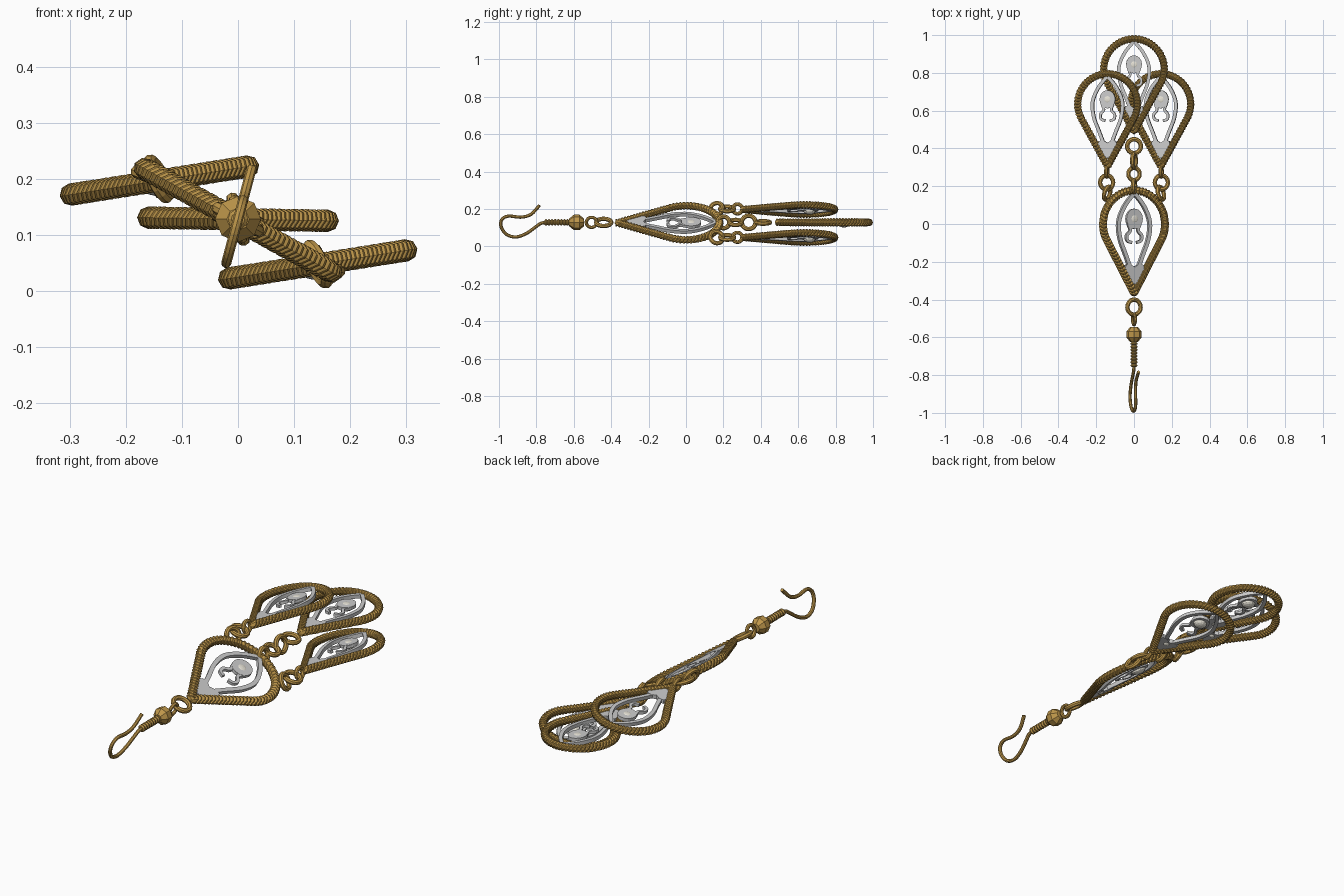
import bpy, bmesh, math
from mathutils import Matrix, Vector, Euler

if "Cube" in bpy.data.objects:
    bpy.data.objects.remove(bpy.data.objects["Cube"])

R = math.radians


def material(name, col):
    m = bpy.data.materials.new(name)
    m.diffuse_color = (*col, 1)
    m.use_nodes = True
    m.node_tree.nodes["Principled BSDF"].inputs["Base Color"].default_value = m.diffuse_color
    return m


GOLD = material("gold", (0.52, 0.31, 0.07))
GEM = material("pale_stone", (0.8, 0.77, 0.68))


def place(loc, rot=(0, 0, 0), scale=(1, 1, 1)):
    return Matrix.LocRotScale(Vector(loc), Euler([R(a) for a in rot]), Vector(scale))


def finish(name, bm, mat, M):
    bmesh.ops.recalc_face_normals(bm, faces=bm.faces)
    me = bpy.data.meshes.new(name)
    bm.to_mesh(me)
    bm.free()
    me.transform(M)
    if mat:
        me.materials.append(mat)
    ob = bpy.data.objects.new(name, me)
    bpy.context.collection.objects.link(ob)
    return ob


def spline(ctrl, steps=5):
    """Smooth open path through planar control points."""
    p = [Vector(c) for c in ctrl]
    p = [2 * p[0] - p[1]] + p + [2 * p[-1] - p[-2]]
    out = []
    for a, b, c, d in zip(p, p[1:], p[2:], p[3:]):
        for i in range(steps):
            t = i / steps
            out.append(0.5 * (2 * b + (c - a) * t + (2 * a - 5 * b + 4 * c - d) * t * t
                              + (3 * b - a - 3 * c + d) * t ** 3))
    return out + [p[-2]]


def circle(r, n):
    return [Vector((r * math.cos(2 * math.pi * i / n), r * math.sin(2 * math.pi * i / n))) for i in range(n)]


def sweep(bm, path, section, closed=False, ribs=(1,), skew=0):
    """Sweep a cross-section along a planar path; ribs scale successive rings."""
    n, rings = len(path), []
    for i, p in enumerate(path):
        a = path[i - 1] if closed or i else p
        b = path[(i + 1) % n] if closed or i < n - 1 else p
        t = (b - a).normalized()
        side, k = Vector((t.y, -t.x)), ribs[i % len(ribs)]
        ring = []
        for u, w in section:
            q = p + side * u * k + t * skew * w
            ring.append(bm.verts.new((q.x, q.y, w * k)))
        rings.append(ring)
    m = len(section)
    for i in range(n if closed else n - 1):
        r, s = rings[i], rings[(i + 1) % n]
        for j in range(m):
            bm.faces.new((r[j], r[(j + 1) % m], s[(j + 1) % m], s[j]))
    if not closed:
        bm.faces.new(rings[0])
        bm.faces.new(rings[-1])


def teardrop(r, d, n):
    """Round end about the origin, tip at (0, -d), evenly resampled."""
    e = math.acos(r / d)
    arc = [-math.pi / 2 + e + (2 * math.pi - 2 * e) * i / 60 for i in range(61)]
    p = [Vector((0, -d))] + [Vector((r * math.cos(a), r * math.sin(a))) for a in arc] + [Vector((0, -d))]
    seg = [(b - a).length for a, b in zip(p, p[1:])]
    step, out, k, acc = sum(seg) / n, [], 0, 0
    for i in range(n):
        while acc + seg[k] < i * step:
            acc += seg[k]
            k += 1
        out.append(p[k].lerp(p[k + 1], (i * step - acc) / seg[k]))
    return out


def prism(bm, outline, z0, z1):
    f = bm.faces.new([bm.verts.new((x, y, z0)) for x, y in outline])
    g = bmesh.ops.extrude_face_region(bm, geom=[f])
    bmesh.ops.translate(bm, vec=(0, 0, z1 - z0), verts=[v for v in g["geom"] if isinstance(v, bmesh.types.BMVert)])


def mirrored(pts):
    return [(-x, y) for x, y in pts]


def flat(w, h):
    return [(-w, -h), (w, -h), (w, h), (-w, h)]


def drop(name, M):
    # Twisted rope frame
    bm = bmesh.new()
    sweep(bm, teardrop(0.16, 0.33, 76 * 3), circle(0.02, 8), True, (0.78, 1, 1), 0.6)
    finish(name + "_rope_frame", bm, GOLD, M)
    # Grey filigree: leaf outline, lyre, disc and knot near the tip
    bm = bmesh.new()
    leaf = [(0, 0.148), (-0.05, 0.085), (-0.08, 0.01), (-0.073, -0.07), (-0.045, -0.145), (-0.024, -0.2)]
    lyre = [(-0.03, 0.0), (-0.02, -0.03), (-0.038, -0.055), (-0.034, -0.08), (-0.012, -0.088)]
    for side in (list, mirrored):
        sweep(bm, spline(side(leaf)), flat(0.009, 0.009))
        sweep(bm, spline(side(lyre), 4), flat(0.007, 0.007))
    prism(bm, [(c.x, c.y * 1.15 + 0.025) for c in circle(0.042, 16)], -0.008, 0.008)
    half = [(0.012, -0.285), (0.036, -0.235), (0.05, -0.215), (0.046, -0.195), (0.022, -0.192)]
    prism(bm, half + [(0, -0.205)] + mirrored(half)[::-1], -0.01, 0.01)
    finish(name + "_filigree", bm, None, M)
    # Stones set in the underside
    bm = bmesh.new()
    for y, r in ((0.025, 0.032), (-0.225, 0.014)):
        bmesh.ops.create_uvsphere(bm, u_segments=12, v_segments=8, radius=1,
                                  matrix=place((0, y, -0.008), scale=(r, r, r * 0.6)))
    finish(name + "_stones", bm, GEM, M)


def link(name, loc, rot, r=0.035, tube=0.012):
    bm = bmesh.new()
    sweep(bm, circle(r, 18), circle(tube, 8), True)
    finish(name, bm, GOLD, place(loc, rot))


# Four pendants
drop("main_drop", place((0, 0, 0.126), (0, 29, 0), (1.17, 1.11, 1)))
drop("middle_drop", place((0, 0.82, 0.128), (0, 1, 0)))
drop("left_drop", place((-0.14, 0.635, 0.197), (0, -9, 0)))
drop("right_drop", place((0.142, 0.635, 0.0475), (0, -9, 0)))

# Connecting links
for s, nm, z in ((-1, "left", 0.2), (1, "right", 0.048)):
    link(nm + "_link_outer", (s * 0.145, 0.22, z), (0, 20, 0), 0.037)
    link(nm + "_link_inner", (s * 0.142, 0.163, z), (0, 65, s * 15), 0.035)
    link(nm + "_tip_link", (s * 0.144, 0.275, z), (0, 80, 0), 0.026, 0.01)
for i, (y, a, r) in enumerate(((0.2, 80, 0.032), (0.265, 25, 0.033), (0.335, 75, 0.037), (0.412, 10, 0.037))):
    link("chain_link_%d" % (i + 1), (0, y, 0.128), (0, a, 0), r)
link("tip_ring", (0, -0.44, 0.128), (0, 29, 0), 0.04)
link("hook_eye", (0, -0.505, 0.128), (0, -75, 0), 0.028, 0.009)

# Bead and coil, turned about the y axis
for nm, prof, sides in (
        ("bead", [(0, -0.545), (0.02, -0.545), (0.041, -0.57), (0.041, -0.6), (0.02, -0.625), (0, -0.625)], 8),
        ("coil", [(0, -0.62)] + [(0.018 if i % 3 else 0.012, -0.625 - i * 0.0055) for i in range(25)] + [(0, -0.757)], 10)):
    bm = bmesh.new()
    vs = [bm.verts.new((r, y, 0)) for r, y in prof]
    es = [bm.edges.new(e) for e in zip(vs, vs[1:])]
    bmesh.ops.spin(bm, geom=vs + es, axis=(0, 1, 0), cent=(0, 0, 0), angle=2 * math.pi, steps=sides)
    bmesh.ops.remove_doubles(bm, verts=bm.verts, dist=0.0005)
    finish(nm, bm, GOLD, place((0, 0, 0.128)))

# Ear hook, drawn in its (height, y) plane and tilted upright
hook = [(0, -0.74), (-0.005, -0.775), (-0.03, -0.81), (-0.062, -0.855), (-0.081, -0.91), (-0.066, -0.96),
        (-0.025, -0.988), (0.015, -0.985), (0.035, -0.95), (0.029, -0.885), (0.044, -0.83), (0.094, -0.783)]
bm = bmesh.new()
sweep(bm, spline(hook, 4), circle(0.009, 8))
finish("ear_hook", bm, GOLD, place((0, 0, 0.128), (0, -75, 0)))
